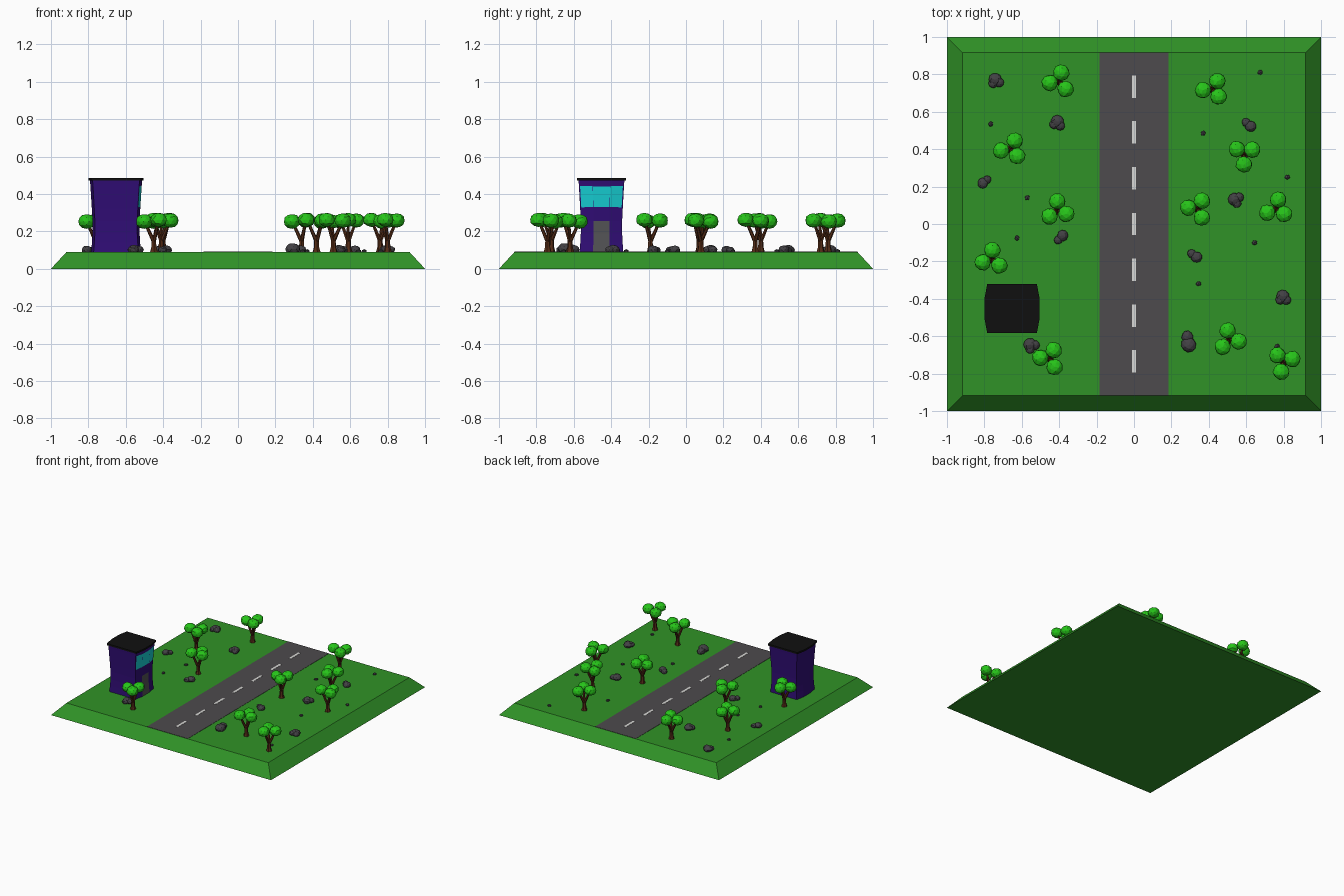
import bpy, bmesh, random
from math import radians, cos, sin
from mathutils import Vector, Matrix

if "Cube" in bpy.data.objects:
    bpy.data.objects.remove(bpy.data.objects["Cube"], do_unlink=True)

random.seed(4)
GROUND = 0.09


def material(name, r, g, b):
    mat = bpy.data.materials.new(name)
    mat.use_nodes = True
    mat.diffuse_color = (r, g, b, 1)
    shader = mat.node_tree.nodes["Principled BSDF"]
    shader.inputs["Base Color"].default_value = (r, g, b, 1)
    shader.inputs["Roughness"].default_value = 0.9
    return mat


grass = material("grass green", 0.03, 0.29, 0.02)
asphalt = material("asphalt grey", 0.075, 0.07, 0.075)
paint = material("line white", 0.7, 0.7, 0.68)
purple = material("wall purple", 0.03, 0.004, 0.18)
teal = material("window teal", 0.008, 0.62, 0.65)
black = material("roof black", 0.005, 0.005, 0.005)
steel = material("door grey", 0.085, 0.085, 0.09)
leaf = material("leaf green", 0.02, 0.56, 0.01)
bark = material("bark brown", 0.09, 0.025, 0.008)
stone = material("rock grey", 0.055, 0.052, 0.058)


def finish(bm, name, mats):
    """Turn a bmesh into mesh data with outward normals."""
    bmesh.ops.recalc_face_normals(bm, faces=bm.faces)
    mesh = bpy.data.meshes.new(name)
    bm.to_mesh(mesh)
    bm.free()
    for mat in mats:
        mesh.materials.append(mat)
    return mesh


def place(name, mesh, x=0, y=0, z=0, turn=0, size=1):
    obj = bpy.data.objects.new(name, mesh)
    obj.location = (x, y, z)
    obj.rotation_euler.z = radians(turn)
    obj.scale = (size, size, size)
    bpy.context.collection.objects.link(obj)
    return obj


def loft(outline, levels):
    """Stack scaled copies of an outline at (height, scale) levels."""
    bm = bmesh.new()
    rings = [[bm.verts.new((x * s, y * s, z)) for x, y in outline] for z, s in levels]
    n = len(outline)
    for low, high in zip(rings, rings[1:]):
        for i in range(n):
            j = (i + 1) % n
            bm.faces.new((low[i], low[j], high[j], high[i]))
    bm.faces.new(rings[0][::-1])
    bm.faces.new(rings[-1])
    return bm


def rectangle(hx, hy):
    return [(-hx, -hy), (hx, -hy), (hx, hy), (-hx, hy)]


def limb(bm, start, end, r1, r2):
    """Tapered six-sided limb between two points."""
    axis = end - start
    turn = axis.to_track_quat("Z", "Y").to_matrix().to_4x4()
    bmesh.ops.create_cone(bm, cap_ends=True, segments=6, radius1=r1, radius2=r2,
                          depth=axis.length,
                          matrix=Matrix.Translation((start + end) / 2) @ turn)


def lump(bm, centre, radii, detail, rough, index=0):
    """Faceted, slightly uneven ball."""
    made = bmesh.ops.create_icosphere(bm, subdivisions=detail, radius=1)["verts"]
    for v in made:
        v.co *= 1 + random.uniform(-rough, rough)
        v.co = Vector(c + r * p for c, r, p in zip(centre, radii, v.co))
    for face in {f for v in made for f in v.link_faces}:
        face.material_index = index


# Ground slab with bevelled rim
place("ground", finish(loft(rectangle(1, 1), [(0, 1), (GROUND, 0.917)]), "ground", [grass]))

# Road and its dashed centre line
road = loft(rectangle(0.185, 0.916), [(0, 1), (0.002, 1)])
place("road", finish(road, "road", [asphalt]), z=GROUND)
dash = finish(loft(rectangle(0.01, 0.06), [(0, 1), (0.002, 1)]), "dash", [paint])
for i in range(-3, 4):
    place("road_dash", dash, y=i * 0.245, z=GROUND + 0.0015)

# Building: bowed side walls, pinched waist
half = [(0.133, -0.13), (0.148, -0.05), (0.148, 0.05), (0.133, 0.13)]
plan = half + [(-x, -y) for x, y in half]
walls = loft(plan, [(0, 0.9), (0.05, 0.87), (0.1, 0.85), (0.165, 0.85),
                    (0.232, 0.875), (0.36, 0.93), (0.385, 0.945)])
walls.faces.ensure_lookup_table()
glazing = []
for face in walls.faces:
    c = face.calc_center_median()
    if c.x > 0.08 and abs(c.y) < 0.115:
        if 0.24 < c.z < 0.35:
            glazing.append(face)
        elif c.z < 0.16 and abs(c.y) < 0.02:
            face.material_index = 2
bmesh.ops.recalc_face_normals(walls, faces=walls.faces)
bmesh.ops.inset_region(walls, faces=glazing, thickness=0.008)
bmesh.ops.inset_individual(walls, faces=glazing, thickness=0.001)
for face in glazing:
    face.material_index = 1
place("building_walls", finish(walls, "walls", [purple, teal, steel]), -0.652, -0.452, GROUND)
roof = loft(plan, [(0, 1), (0.014, 1)])
place("building_roof", finish(roof, "roof", [black]), -0.652, -0.452, 0.472)

# Tree: forked trunk carrying three leaf clumps
tree = bmesh.new()
fork = Vector((0, 0, 0.055))
limb(tree, Vector((0, 0, 0)), Vector((0, 0, 0.025)), 0.022, 0.015)
limb(tree, Vector((0, 0, 0.02)), fork + Vector((0, 0, 0.01)), 0.015, 0.013)
clumps = []
for angle, height in ((0, 0.168), (108, 0.163), (234, 0.172)):
    a = radians(angle)
    top = Vector((0.051 * cos(a), 0.051 * sin(a), height))
    limb(tree, fork, top, 0.011, 0.007)
    clumps.append(top)
for top in clumps:
    lump(tree, top, (0.045, 0.045, 0.039), 2, 0.05, 1)
tree = finish(tree, "tree", [bark, leaf])
for x, y, turn in ((-.4, .76, 78), (-.66, .4, -45), (-.41, .07, -18), (-.76, -.19, 88),
                   (-.45, -.72, 66), (.42, .72, -49), (.59, .37, 34), (.34, .08, 63),
                   (.76, .08, -31), (.51, -.62, -8), (.8, -.74, 22)):
    place("tree", tree, x, y, GROUND, turn)

# Round boulders
boulder = bmesh.new()
for x, y, r in ((0, 0.008, 0.034), (-0.018, -0.008, 0.025), (0.016, -0.014, 0.026)):
    lump(boulder, (x, y, 0.012), (r, r, r * 0.75), 2, 0.06)
boulder = finish(boulder, "boulder", [stone])
for x, y, turn in ((-.74, .765, 20), (-.41, .54, 0), (-.55, -.65, 50),
                   (.545, .13, 80), (.797, -.395, 10)):
    place("boulder", boulder, x, y, GROUND, turn)

# Long rocks made of two lumps
pair = bmesh.new()
lump(pair, (0.012, 0, 0.012), (0.03, 0.03, 0.023), 2, 0.06)
lump(pair, (-0.02, 0, 0.01), (0.025, 0.023, 0.018), 2, 0.06)
pair = finish(pair, "long_rock", [stone])
for x, y, turn, size in ((-.8, .225, 220, .95), (-.39, -.07, 45, 1), (.615, .53, -40, 1),
                         (.325, -.17, -35, 1), (.29, -.63, -80, 1.35)):
    place("long_rock", pair, x, y, GROUND, turn, size)

# Scattered pebbles
pebble = bmesh.new()
lump(pebble, (0, 0, 0.004), (0.016, 0.014, 0.011), 1, 0.06)
pebble = finish(pebble, "pebble", [stone])
for x, y in ((-.765, .535), (-.57, .14), (-.625, -.075), (.675, .81), (.37, .485),
             (.82, .25), (.645, -.1), (.345, -.32), (.765, -.655)):
    place("pebble", pebble, x, y, GROUND, random.uniform(0, 90))
